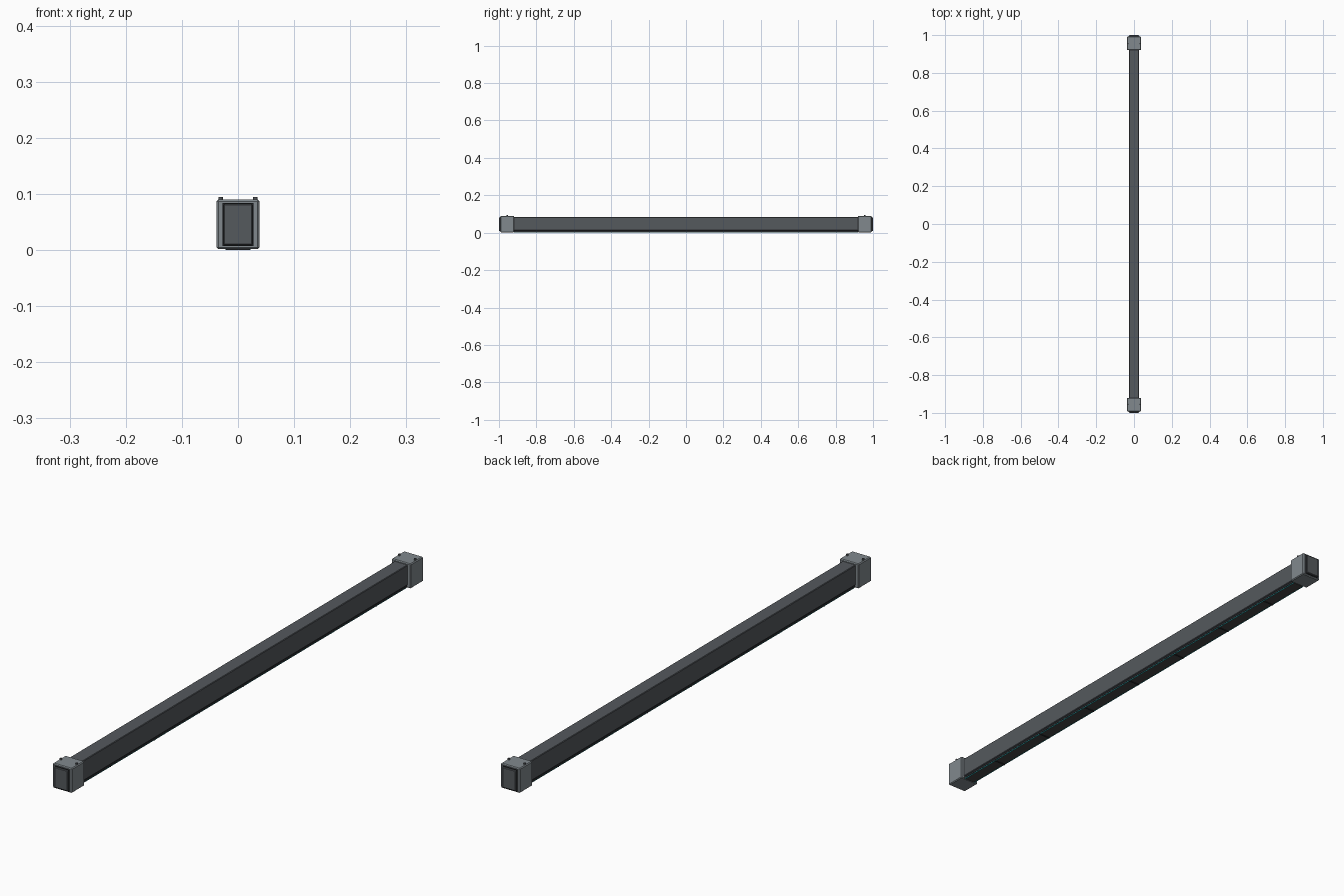
import bpy

if "Cube" in bpy.data.objects:
    bpy.data.objects.remove(bpy.data.objects["Cube"])


def mat(name, r, g, b):
    m = bpy.data.materials.new(name)
    m.diffuse_color = (r, g, b, 1)
    m.use_nodes = True
    m.node_tree.nodes["Principled BSDF"].inputs["Base Color"].default_value = m.diffuse_color
    return m


DARK = mat("dark_metal", 0.09, 0.10, 0.11)
GREY = mat("grey_metal", 0.22, 0.25, 0.27)
BLACK = mat("black_trim", 0.02, 0.022, 0.025)
LENS = mat("lens", 0.06, 0.06, 0.06)
TEAL = mat("teal_edge", 0.02, 0.3, 0.32)


def box(name, x, y, z, material, bevel=0):
    """Box from (min, max) ranges on each axis."""
    r = (x, y, z)
    bpy.ops.mesh.primitive_cube_add(size=1, location=[(a + b) / 2 for a, b in r])
    o = bpy.context.object
    o.name = name
    o.scale = [b - a for a, b in r]
    bpy.ops.object.transform_apply(location=False, rotation=False, scale=True)
    o.data.materials.append(material)
    if bevel:
        m = o.modifiers.new("bevel", "BEVEL")
        m.width = bevel
        m.segments = 1
    return o


def span(s, a, b):
    return tuple(sorted((s * a, s * b)))


# Long housing
box("housing", (-0.026, 0.026), (-0.985, 0.985), (0.012, 0.084), DARK, 0.002)

# Recessed trim and lens along the underside
box("lens_trim", (-0.023, 0.023), (-0.93, 0.93), (0.004, 0.014), BLACK)
box("lens_strip", (-0.020, 0.020), (-0.92, 0.92), (0.002, 0.010), LENS)
for s in (-1, 1):
    box("lens_edge", span(s, 0.0205, 0.022), (-0.92, 0.92), (0.001, 0.008), TEAL)

# Cross dividers on the lens
for i in range(-3, 4):
    y = i * 0.25
    box("lens_divider", (-0.022, 0.022), (y - 0.003, y + 0.003), (0, 0.008), BLACK)

for s in (-1, 1):
    # End collar, cap gasket and cap plate
    box("end_collar", (-0.038, 0.038), span(s, 0.92, 0.992), (0.002, 0.09), GREY, 0.003)
    box("cap_gasket", (-0.028, 0.028), span(s, 0.98, 0.995), (0.007, 0.084), BLACK)
    box("end_cap", (-0.026, 0.026), span(s, 0.98, 1.0), (0.009, 0.082), DARK, 0.002)
    # Collar screws
    for x in (-0.031, 0.031):
        bpy.ops.mesh.primitive_cylinder_add(vertices=12, radius=0.004, depth=0.006,
                                            location=(x, s * 0.955, 0.092))
        o = bpy.context.object
        o.name = "collar_screw"
        o.data.materials.append(DARK)
